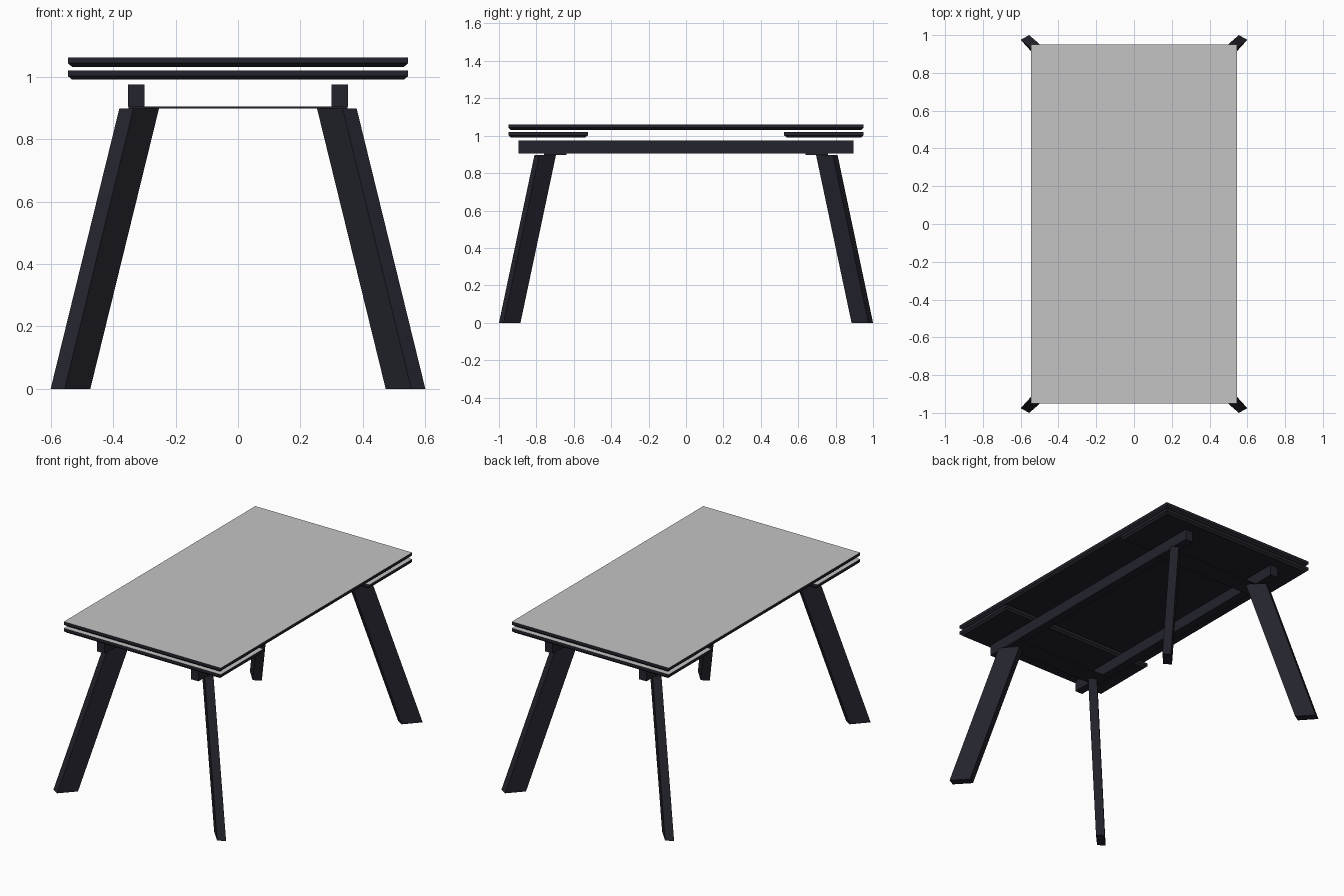
import bpy
import bmesh

cube = bpy.data.objects.get("Cube")
if cube:
    bpy.data.objects.remove(cube, do_unlink=True)


def make_material(name, color):
    mat = bpy.data.materials.new(name)
    mat.use_nodes = True
    mat.diffuse_color = (*color, 1)
    bsdf = next(n for n in mat.node_tree.nodes if n.type == 'BSDF_PRINCIPLED')
    bsdf.inputs["Base Color"].default_value = (*color, 1)
    return mat


dark = make_material("dark_metal", (0.017, 0.017, 0.026))
grey = make_material("light_grey_top", (0.55, 0.55, 0.55))


def loft(name, rings, grey_top=False):
    """Closed solid through a stack of four-cornered rings, bottom to top."""
    bm = bmesh.new()
    loops = [[bm.verts.new(p) for p in ring] for ring in rings]
    bm.faces.new(loops[0])
    top = bm.faces.new(loops[-1])
    for low, high in zip(loops, loops[1:]):
        for i in range(4):
            j = (i + 1) % 4
            bm.faces.new((low[i], low[j], high[j], high[i]))
    if grey_top:
        top.material_index = 1
    bmesh.ops.recalc_face_normals(bm, faces=bm.faces)
    mesh = bpy.data.meshes.new(name)
    bm.to_mesh(mesh)
    bm.free()
    mesh.materials.append(dark)
    mesh.materials.append(grey)
    obj = bpy.data.objects.new(name, mesh)
    bpy.context.collection.objects.link(obj)
    return obj


def rect(x0, x1, y0, y1, z, inset=0):
    x0, x1, y0, y1 = x0 + inset, x1 - inset, y0 + inset, y1 - inset
    return [(x0, y0, z), (x1, y0, z), (x1, y1, z), (x0, y1, z)]


def box(name, x0, x1, y0, y1, z0, z1):
    return loft(name, [rect(x0, x1, y0, y1, z0), rect(x0, x1, y0, y1, z1)])


def board(name, y0, y1, z0):
    """Table board with an undercut lower edge and a pale top."""
    w = 0.545
    return loft(name, [rect(-w, w, y0, y1, z0, 0.014),
                       rect(-w, w, y0, y1, z0 + 0.012),
                       rect(-w, w, y0, y1, z0 + 0.03)], grey_top=True)


# Main top and the two extension leaves beneath it
board("table_top", -0.95, 0.95, 1.031)
board("front_leaf", -0.95, -0.525, 0.99)
board("back_leaf", 0.525, 0.95, 0.99)

# Long rails
for side, sx in (("left", 1), ("right", -1)):
    a, b = sorted((sx * 0.30, sx * 0.352))
    box(side + "_rail", a, b, -0.895, 0.895, 0.905, 0.974)

# Flat cross plates and splayed, diagonal blade legs
foot = [(0.60, 0.975), (0.555, 1.0), (0.473, 0.912), (0.518, 0.885)]
for end, sy in (("front", -1), ("back", 1)):
    a, b = sorted((sy * 0.64, sy * 0.76))
    box(end + "_cross_plate", -0.35, 0.35, a, b, 0.898, 0.905)
    for side, sx in (("left", 1), ("right", -1)):
        low = [(sx * x, sy * y, 0) for x, y in foot]
        high = [(sx * (x - 0.22), sy * (y - 0.19), 0.898) for x, y in foot]
        loft(f"{end}_{side}_leg", [low, high])
